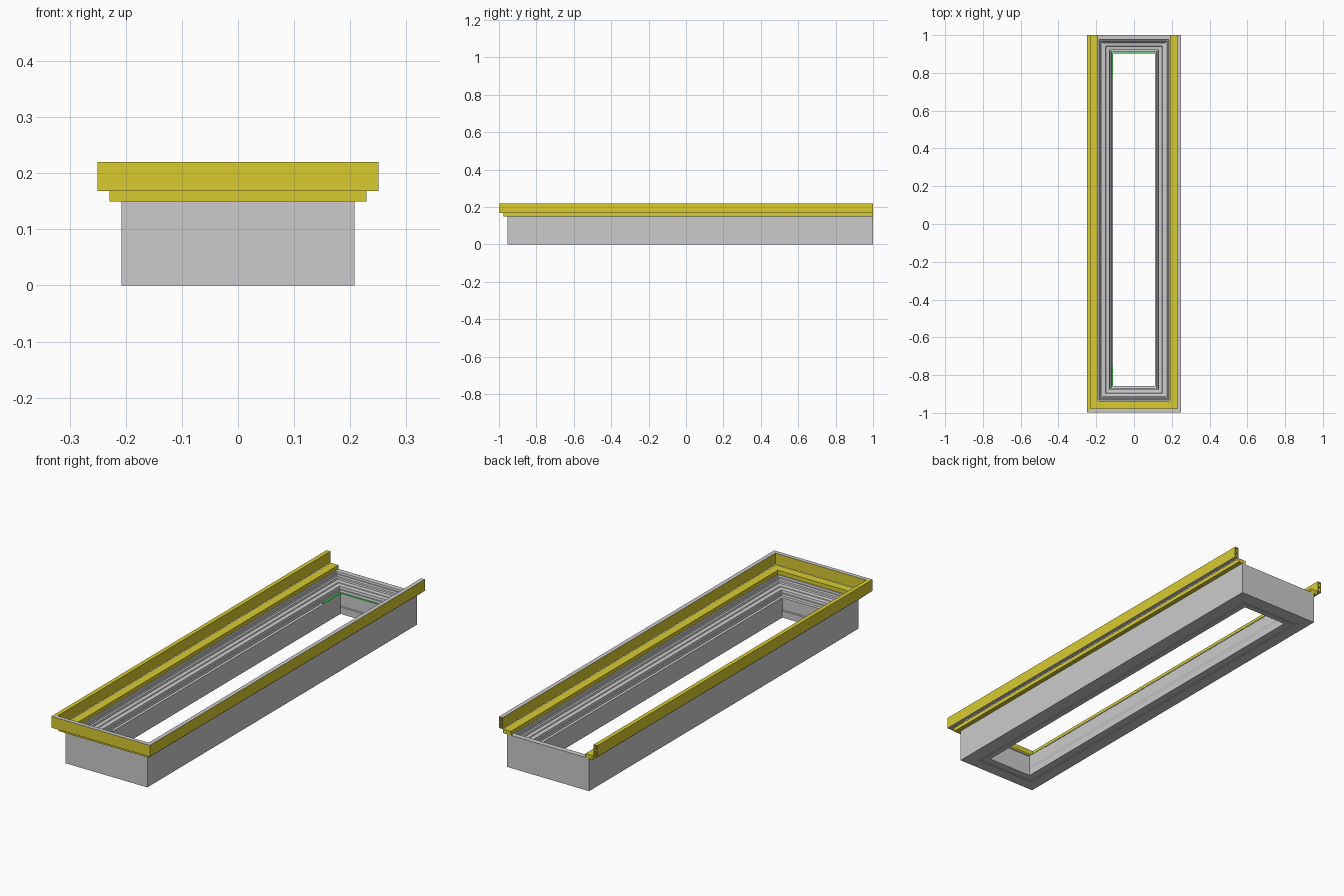
import bpy, bmesh

if "Cube" in bpy.data.objects:
    bpy.data.objects.remove(bpy.data.objects["Cube"])

X, Y0, Y1 = 0.208, -0.955, 1.0      # outer rectangle of the grey body


def mat(name, rgb):
    m = bpy.data.materials.new(name)
    m.diffuse_color = (*rgb, 1)
    m.use_nodes = True
    m.node_tree.nodes["Principled BSDF"].inputs["Base Color"].default_value = m.diffuse_color
    return m


YELLOW = mat("yellow", (0.69, 0.60, 0.03))
GREEN = mat("green", (0.05, 0.75, 0.1))
GREY = mat("grey", (0.55, 0.55, 0.55))


def finish(name, bm, *mats):
    bmesh.ops.recalc_face_normals(bm, faces=bm.faces)
    me = bpy.data.meshes.new(name)
    bm.to_mesh(me)
    bm.free()
    for m in mats:
        me.materials.append(m)
    ob = bpy.data.objects.new(name, me)
    bpy.context.collection.objects.link(ob)
    return ob


def closed_path(d):
    return [(-X + d, Y1 - d), (-X + d, Y0 + d), (X - d, Y0 + d), (X - d, Y1 - d)]


def u_path(d):
    return [(-X + d, Y1), (-X + d, Y0 + d), (X - d, Y0 + d), (X - d, Y1)]


def loft(bm, profile, path):
    """Mitred sweep of a profile of (inward offset, z) points."""
    cols = [[bm.verts.new((*p, z)) for p in path(d)] for d, z in profile]
    n = len(cols)
    legs = 4 if path is closed_path else 3
    for i in range(n):
        a, b = cols[i], cols[(i + 1) % n]
        for k in range(legs):
            j = (k + 1) % 4
            bm.faces.new((a[k], a[j], b[j], b[k]))
    return cols


def sweep(name, profile, path, *mats):
    bm = bmesh.new()
    cols = loft(bm, profile, path)
    if path is u_path:
        for k in (0, 3):
            bm.faces.new([c[k] for c in cols])
    return finish(name, bm, *mats)


def box(name, x0, x1, y0, y1, z0, z1, m):
    bm = bmesh.new()
    bmesh.ops.create_cube(bm, size=1)
    for v in bm.verts:
        v.co = (x1 if v.co.x > 0 else x0, y1 if v.co.y > 0 else y0, z1 if v.co.z > 0 else z0)
    return finish(name, bm, m)


# Grey body: closed frame with stepped, splayed inner reveal
sweep("body_frame", [
    (0, 0), (0, 0.15), (0.024, 0.15), (0.026, 0.142), (0.031, 0.142), (0.033, 0.133),
    (0.040, 0.131), (0.042, 0.124), (0.058, 0.122), (0.060, 0.119), (0.078, 0.117),
    (0.080, 0.106), (0.086, 0.106), (0.088, 0.096), (0.098, 0.094), (0.098, 0.042),
    (0.094, 0.028), (0.094, 0), (0.070, 0), (0.068, 0.003), (0.055, 0.003), (0.053, 0)],
    closed_path)

# Yellow ledge under the rail, open at the back
sweep("lower_ledge", [(-0.021, 0.15), (-0.021, 0.168), (0.018, 0.168), (0.018, 0.15)],
      u_path, YELLOW)

# Hollow yellow upper rail, open at the back
o0, o1, z0, z1, t = -0.042, -0.023, 0.168, 0.22, 0.004
bm = bmesh.new()
outer = loft(bm, [(o0, z0), (o0, z1), (o1, z1), (o1, z0)], u_path)
inner = loft(bm, [(o0 + t, z0 + t), (o0 + t, z1 - t), (o1 - t, z1 - t), (o1 - t, z0 + t)], u_path)
for k in (0, 3):
    for i in range(4):
        j = (i + 1) % 4
        bm.faces.new((outer[i][k], outer[j][k], inner[j][k], inner[i][k]))
rail = finish("upper_rail", bm, YELLOW, GREY)
# grey top and bottom edges, except the left rail top
for p in rail.data.polygons:
    c = p.center
    if abs(p.normal.z) > 0.9 and (abs(c.z - z0) < 1e-4 or (abs(c.z - z1) < 1e-4 and c.x > -0.1)):
        p.material_index = 1
sweep("rail_web", [(o0 + t, 0.192), (o0 + t, 0.196), (o1 - t, 0.196), (o1 - t, 0.192)],
      u_path, GREY)

# Green gasket pieces on the inner shelf
for nm, ya, yb in (("back", 0.78, 0.905), ("front", -0.86, -0.75)):
    box("gasket_left_" + nm, -0.120, -0.110, ya, yb, 0.094, 0.098, GREEN)
box("gasket_back", -0.110, 0.110, 0.902, 0.907, 0.094, 0.098, GREEN)
